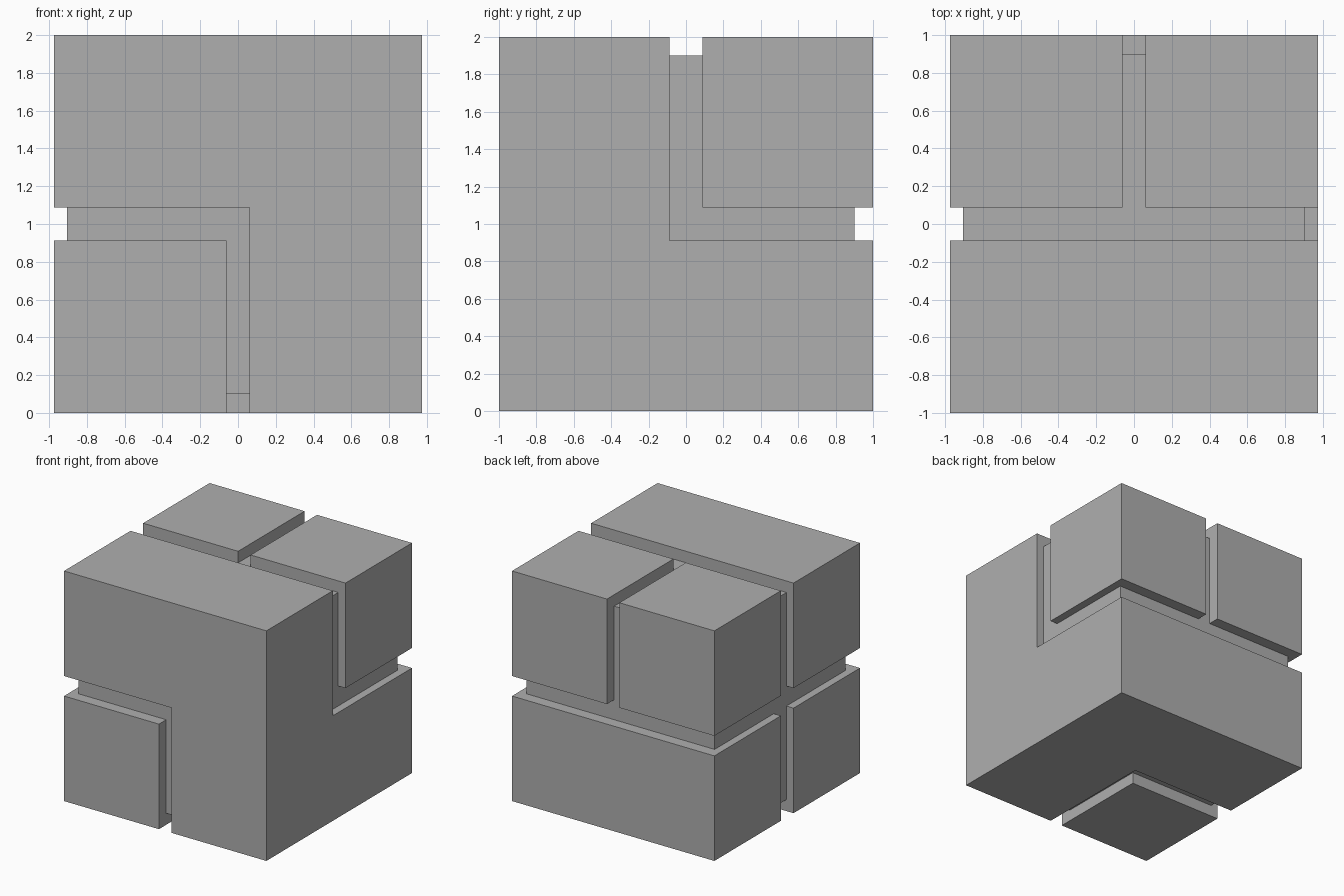
import bpy, bmesh, math
from mathutils import Vector

if "Cube" in bpy.data.objects:
    bpy.data.objects.remove(bpy.data.objects["Cube"])

# Half sizes: block outside and groove edges
X, GX, G = 0.973, 0.06, 0.087
LEFT, RIGHT, FULL_X = (-X, -GX), (GX, X), (-X, X)
FRONT, BACK, FULL_Y = (-1, -G), (G, 1), (-1, 1)
LOW, HIGH, FULL_Z = (0, 1 - G), (1 + G, 2), (0, 2)

# Mid grey for every part
grey = bpy.data.materials.new("mid_grey")
grey.diffuse_color = (0.43, 0.43, 0.43, 1)
grey.use_nodes = True
grey.node_tree.nodes["Principled BSDF"].inputs["Base Color"].default_value = grey.diffuse_color


def box(name, *spans):
    bm = bmesh.new()
    bmesh.ops.create_cube(bm, size=1)
    size = Vector([b - a for a, b in spans])
    mid = Vector([(a + b) / 2 for a, b in spans])
    for v in bm.verts:
        v.co = Vector([c * s for c, s in zip(v.co, size)]) + mid
    mesh = bpy.data.meshes.new(name)
    bm.to_mesh(mesh)
    bm.free()
    mesh.materials.append(grey)
    obj = bpy.data.objects.new(name, mesh)
    bpy.context.collection.objects.link(obj)
    return obj


def unite(obj, other):
    mod = obj.modifiers.new("union", 'BOOLEAN')
    mod.operation, mod.solver, mod.object = 'UNION', 'EXACT', other
    bpy.context.view_layer.objects.active = obj
    bpy.ops.object.modifier_apply(modifier=mod.name)
    bpy.data.objects.remove(other)


# Inner core, seen at the bottom of the grooves
box("core", (-0.905, 0.903), (-0.9, 0.9), (0.1, 1.9))

# Three separate corner blocks
box("back_left_top_block", LEFT, BACK, HIGH)
box("back_right_top_block", RIGHT, BACK, HIGH)
box("front_left_bottom_block", LEFT, FRONT, LOW)

# Winding body: top front bar, front column, right base bar, back base bar
body = box("winding_body", FULL_X, FRONT, HIGH)
unite(body, box("front_column", RIGHT, FRONT, FULL_Z))
unite(body, box("right_base_bar", RIGHT, FULL_Y, LOW))
unite(body, box("back_base_bar", FULL_X, BACK, LOW))

# Merge coplanar faces of the body
bm = bmesh.new()
bm.from_mesh(body.data)
bmesh.ops.remove_doubles(bm, verts=bm.verts, dist=0.0005)
bmesh.ops.dissolve_limit(bm, angle_limit=math.radians(1), verts=bm.verts, edges=bm.edges)
bm.to_mesh(body.data)
bm.free()
